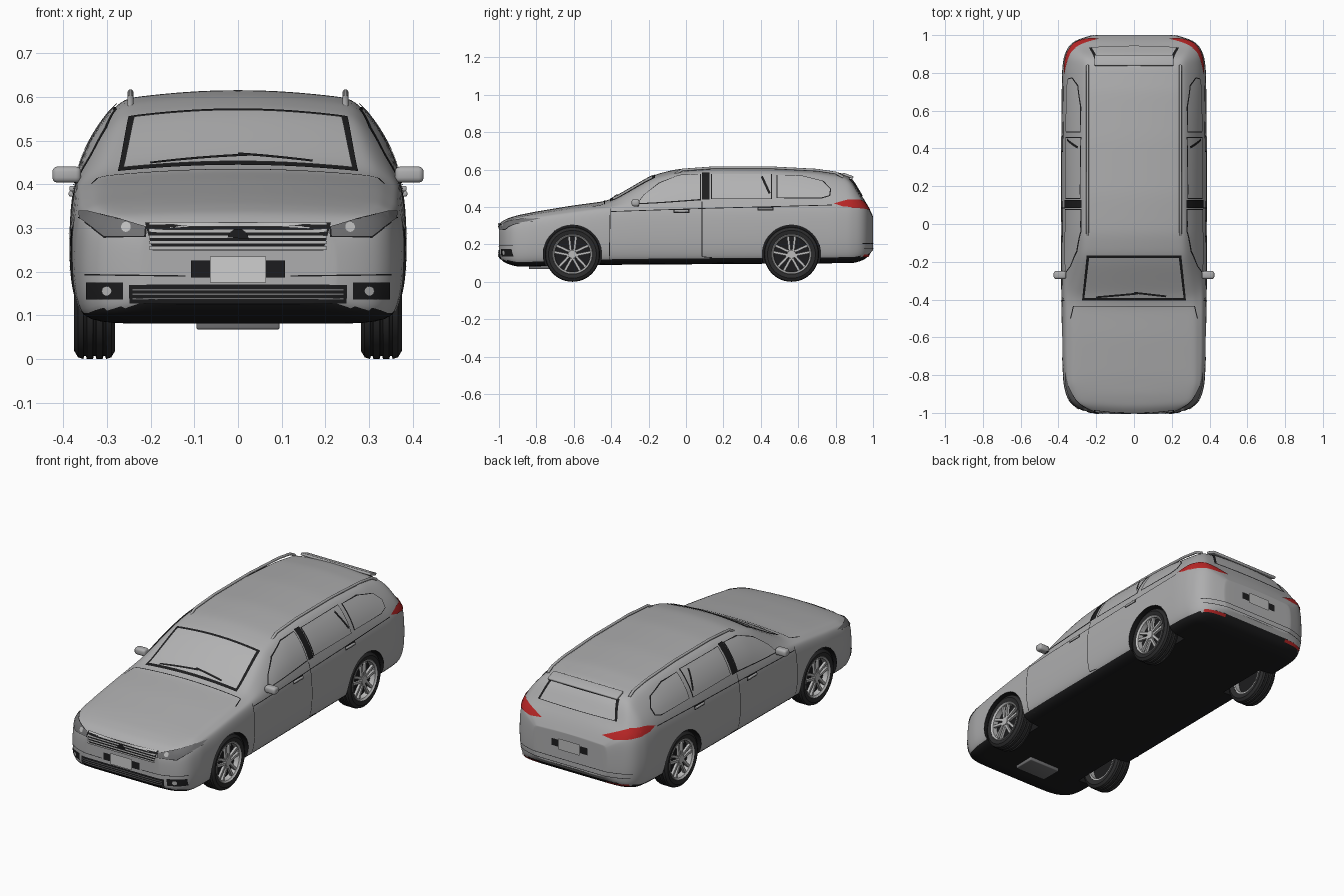
import bpy, bmesh, math
from mathutils import Vector, Matrix
from mathutils.bvhtree import BVHTree

if "Cube" in bpy.data.objects:
    bpy.data.objects.remove(bpy.data.objects["Cube"])


def material(name, *rgb):
    m = bpy.data.materials.new(name)
    m.use_nodes = True
    m.diffuse_color = (*rgb, 1)
    m.node_tree.nodes["Principled BSDF"].inputs["Base Color"].default_value = (*rgb, 1)
    return m


PAINT = material("silver paint", .42, .42, .425)
GLASS = material("grey glass", .45, .45, .455)
BLACK = material("black trim", .012, .012, .013)
RUBBER = material("tyre rubber", .025, .025, .026)
ALLOY = material("alloy", .5, .5, .5)
LAMP = material("lamp grey", .16, .16, .165)
PLATE = material("pale plate", .62, .62, .62)
RED = material("red lens", .5, .02, .02)


def add(name, mesh, *mats):
    ob = bpy.data.objects.new(name, mesh)
    bpy.context.collection.objects.link(ob)
    for m in mats:
        mesh.materials.append(m)
    return ob


def finish(name, bm, *mats, angle=35):
    mesh = bpy.data.meshes.new(name)
    bm.to_mesh(mesh)
    bm.free()
    mesh.shade_smooth()
    mesh.set_sharp_from_angle(angle=math.radians(angle))
    return add(name, mesh, *mats)


def bake(ob):
    bpy.context.view_layer.update()
    ev = ob.evaluated_get(bpy.context.evaluated_depsgraph_get())
    return bpy.data.meshes.new_from_object(ev)


# Body curves along the length: (y, value)
WIDTH = [(-1, .22), (-.985, .28), (-.96, .325), (-.92, .356), (-.85, .374), (-.7, .382), (-.3, .386),
         (.4, .386), (.8, .382), (.88, .374), (.94, .35), (.975, .31), (1, .22)]
FLOOR = [(-1, .13), (-.97, .1), (-.9, .08), (-.5, .09), (.9, .1), (.96, .12), (1, .17)]
BELT = [(-1, .27), (-.95, .31), (-.85, .335), (-.4, .395), (-.2, .41), (.8, .425), (.9, .42), (.97, .39), (1, .33)]
TOP = [(-1, .31), (-.97, .335), (-.9, .357), (-.8, .377), (-.6, .41), (-.43, .432), (-.38, .452), (-.17, .575),
       (-.05, .604), (.15, .617), (.45, .615), (.7, .602), (.84, .582), (.885, .557), (.93, .475), (.97, .415), (1, .35)]
ROOF = [(-1, .2), (-.95, .29), (-.85, .32), (-.5, .32), (-.4, .31), (-.17, .272), (.6, .265), (.84, .255),
        (.9, .27), (.95, .3), (1, .2)]


def at(curve, y):
    def lin(v):
        v = max(-1, min(1, v))
        for (a, p), (b, q) in zip(curve, curve[1:]):
            if v <= b:
                return p + (q - p) * (v - a) / (b - a)
        return curve[-1][1]
    d = min(.015, 1 - abs(y))
    return (lin(y - d) + 2 * lin(y) + lin(y + d)) / 4


def half_section(y):
    w, zb, zs, zt = (at(c, y) for c in (WIDTH, FLOOR, BELT, TOP))
    hr = min(at(ROOF, y), .93 * w)
    h, crown = zs - zb, min(.022, .4 * (zt - zs))
    ze = zt - crown
    low = [(0, 0), (.5, 0), (.9, 0), (.97, .12), (1, .35), (1, .65), (.985, .88), (.955, 1)]
    pts = [(w * a, zb + h * b) for a, b in low]
    for t in (.33, .66):
        pts.append((.955 * w * (1 - t) + hr * t + .08 * (ze - zs), zs + (ze - zs) * t))
    return pts + [(hr * u, zt - crown * u * u) for u in (1, .85, .45, 0)]


# Body shell
STEPS = 56
bm = bmesh.new()
rings = []
for i in range(STEPS + 1):
    y = -math.cos(math.pi * i / STEPS)
    half = half_section(y)
    pts = half + [(-x, z) for x, z in half[-2:0:-1]]
    rings.append([bm.verts.new((x, y, z)) for x, z in pts])
n, m = len(rings[0]), len(half)
for a, b in zip(rings, rings[1:]):
    for k in range(n):
        bm.faces.new((a[k], a[(k + 1) % n], b[(k + 1) % n], b[k]))
for r in (rings[0], rings[-1]):
    for k in range(m - 1):
        loop = dict.fromkeys((r[k], r[k + 1], r[-k - 1], r[-k]))
        bm.faces.new(list(loop))
bmesh.ops.recalc_face_normals(bm, faces=bm.faces)
cage = finish("body_cage", bm)
cage.modifiers.new("smooth", "SUBSURF").levels = 2

# Wheel arch cutter
AXLES, HUB_Z, ARCH = (-.607, .564), .147, .156
bm = bmesh.new()
for y in AXLES:
    for s in (-1, 1):
        bmesh.ops.create_cone(bm, cap_ends=True, segments=56, radius1=ARCH, radius2=ARCH, depth=.26,
                              matrix=Matrix.Translation((s * .385, y, HUB_Z)) @ Matrix.Rotation(math.pi / 2, 4, "Y"))
cutter = finish("arch_cutter", bm)
cutter.hide_render = True
cut = cage.modifiers.new("arches", "BOOLEAN")
cut.object, cut.operation, cut.solver = cutter, "DIFFERENCE", "EXACT"
shell = bake(cage)
bpy.data.objects.remove(cage)
bpy.data.objects.remove(cutter)
shell.materials.clear()
body = add("body", shell, PAINT, BLACK)
for f in shell.polygons:
    c = f.center
    well = any(math.hypot(c.y - y, c.z - HUB_Z) < ARCH + .001 for y in AXLES)
    under = c.z < .15 and f.normal.z < -.5
    f.material_index = int(well or under or (abs(c.y) > .85 and c.z < .098))
shell.shade_smooth()
shell.set_sharp_from_angle(angle=math.radians(35))
tree = BVHTree.FromPolygons([v.co for v in shell.vertices], [p.vertices for p in shell.polygons])

# Thin plates that follow the body: flat outline, projected from one side
SIDES = {"front": lambda u, v: (u, -2, v), "back": lambda u, v: (u, 2, v), "left": lambda u, v: (2, u, v),
         "right": lambda u, v: (-2, u, v), "top": lambda u, v: (u, v, 2)}
AIM = {"front": (0, 1, 0), "back": (0, -1, 0), "left": (-1, 0, 0), "right": (1, 0, 0), "top": (0, 0, -1)}


def decal(name, side, mat, outlines, lift=.003, cell=.02):
    out, d = bmesh.new(), Vector(AIM[side])
    for pts in outlines:
        area = sum(a[0] * b[1] - b[0] * a[1] for a, b in zip(pts, pts[1:] + pts[:1]))
        pts = pts if area > 0 else pts[::-1]
        us, vs = zip(*pts)
        w, h = max(us) - min(us), max(vs) - min(vs)
        bm = bmesh.new()
        bmesh.ops.create_grid(bm, x_segments=int(w / cell) + 1, y_segments=int(h / cell) + 1, size=.5)
        for v in bm.verts:
            v.co = (min(us) + w * (v.co.x + .5), min(vs) + h * (v.co.y + .5), 0)
        for a, b in zip(pts, pts[1:] + pts[:1]):
            bmesh.ops.bisect_plane(bm, geom=bm.verts[:] + bm.edges[:] + bm.faces[:], plane_co=(*a, 0),
                                   plane_no=(b[1] - a[1], a[0] - b[0], 0), clear_outer=True)
        lost = []
        for v in bm.verts:
            hit, nor, _, _ = tree.ray_cast(Vector(SIDES[side](v.co.x, v.co.y)), d)
            if hit is None or abs(nor.dot(d)) < .1:
                lost.append(v)
            else:
                v.co = hit - nor * lift * math.copysign(1, nor.dot(d))
        bmesh.ops.delete(bm, geom=lost, context="VERTS")
        bm.normal_update()
        for f in bm.faces:
            if f.normal.dot(d) > 0:
                f.normal_flip()
        tmp = bpy.data.meshes.new("tmp")
        bm.to_mesh(tmp)
        bm.free()
        out.from_mesh(tmp)
        bpy.data.meshes.remove(tmp)
    return finish(name, out, mat)


def strip(points, width=.005):
    quads = []
    for a, b in zip(points, points[1:]):
        a, b = Vector(a), Vector(b)
        o = (b - a).orthogonal().normalized() * width / 2
        quads.append([tuple(p) for p in (a + o, b + o, b - o, a - o)])
    return quads


def rect(u0, u1, v0, v1):
    return [(u0, v0), (u1, v0), (u1, v1), (u0, v1)]


def disc(u, v, r, arc=2):
    return [(u + r * math.cos(math.pi * arc * k / 16), v + r * math.sin(math.pi * arc * k / 16)) for k in range(16)]


def grow(pts, d):
    c = sum((Vector(p) for p in pts), Vector((0, 0))) / len(pts)
    return [tuple(Vector(p) + (Vector(p) - c).normalized() * d) for p in pts]


def flip(pts):
    return [(-u, v) for u, v in pts]


def box(name, loc, size, mat, bevel=.005, tilt=0):
    bm = bmesh.new()
    bmesh.ops.create_cube(bm, size=1, matrix=Matrix.Diagonal((*size, 1)))
    bmesh.ops.bevel(bm, geom=bm.edges[:], offset=bevel, segments=3, profile=.5, affect="EDGES")
    ob = finish(name, bm, mat)
    ob.location, ob.rotation_euler.x = loc, tilt
    return ob


# Windscreen, wipers, bonnet seam and rear window
screen = [(-.262, -.39), (.262, -.39), (.237, -.178), (-.237, -.178)]
decal("windscreen_frame", "top", BLACK, [[(-.275, -.405), (.275, -.405), (.25, -.165), (-.25, -.165)]], .0025)
decal("windscreen", "top", GLASS, [screen], .005)
decal("wipers", "top", BLACK, strip([(-.2, -.385), (.02, -.365)], .01) + strip([(.0, -.36), (.17, -.38)], .01), .008)
decal("bonnet_seam", "top", BLACK, strip([(-.335, -.5), (-.32, -.435), (.32, -.435), (.335, -.5)]), .002)
rear = [(-.225, .46), (.225, .46), (.195, .545), (-.195, .545)]
decal("rear_window_frame", "back", BLACK, [grow(rear, .014)], .0025)
decal("rear_window", "back", GLASS, [rear], .005)

# Side windows, pillars, seams, handles and lamps wrapping the corners
front_glass = [(-.26, .415), (-.13, .425), (.075, .437), (.075, .573), (-.04, .565), (-.14, .525), (-.22, .465)]
rear_glass = rect(.138, .455, .443, .573)
quarter = [(.49, .448), (.49, .568), (.62, .562), (.73, .535), (.77, .495), (.765, .46), (.72, .448)]
for side, s in (("left", 1), ("right", -1)):
    panes = [front_glass, rear_glass, quarter]
    decal(side + "_window_trim", side, BLACK, [grow(p, .006) for p in panes], .0025)
    decal(side + "_windows", side, GLASS, panes, .005)
    decal(side + "_pillar", side, BLACK, [rect(.085, .126, .437, .58)] + strip([(.405, .56), (.447, .47)], .012), .006)
    decal(side + "_seams", side, BLACK, strip([(-.405, .39), (-.41, .12), (-.38, .105)], .004)
          + strip([(.085, .43), (.085, .135), (.14, .13)], .004) + strip([(-.4, .375), (.1, .392), (.78, .41)], .004), .002)
    decal(side + "_tail_lamp", side, RED, [[(.79, .418), (.86, .437), (.97, .44), (.97, .393), (.84, .402)]], .004)
    for y, z in ((-.025, .378), (.425, .39)):
        decal(side + "_handle_recess", side, BLACK, [rect(y - .043, y + .043, z - .01, z + .01)])
        hit = tree.ray_cast(Vector((2 * s, y, z)), Vector((-s, 0, 0)))[0]
        box(side + "_door_handle", hit, (.02, .078, .012), PAINT, .004)
    box(side + "_mirror", (s * .392, -.27, .422), (.066, .042, .037), PAINT, .012)
    box(side + "_mirror_stem", (s * .362, -.265, .41), (.03, .025, .014), BLACK, .004)

    # Roof rail
    curve = bpy.data.curves.new("rail", "CURVE")
    curve.dimensions, curve.bevel_depth = "3D", .007
    path = [(-.06, .575), (-.02, .598), (.15, .61), (.45, .61), (.7, .597), (.8, .582), (.84, .56)]
    spline = curve.splines.new("POLY")
    spline.points.add(len(path) - 1)
    for p, (y, z) in zip(spline.points, path):
        p.co = (s * .246, y, z, 1)
    rail = add("rail_curve", curve)
    mesh = bake(rail)
    bpy.data.objects.remove(rail)
    mesh.shade_smooth()
    add(side + "_roof_rail", mesh, PAINT)

# Face: lamps, grille, intake and plates
head = [(.362, .338), (.36, .322), (.305, .281), (.214, .281), (.212, .302), (.278, .32), (.34, .336)]
tail = [(.18, .388), (.25, .38), (.36, .395), (.37, .435), (.3, .435)]
for side, turn in (("left", list), ("right", flip)):
    decal(side + "_headlamp_edge", "front", BLACK, [turn(grow(head, .004))], .002)
    decal(side + "_headlamp", "front", LAMP, [turn(head)], .004)
    decal(side + "_headlamp_bulb", "front", ALLOY, [turn(disc(.255, .3, .011))], .006)
    decal(side + "_fog_housing", "front", BLACK, [turn(rect(.262, .345, .137, .175))])
    decal(side + "_fog_lamp", "front", ALLOY, [turn(disc(.298, .156, .011))], .006)
    decal(side + "_rear_lamp", "back", RED, [turn(tail)], .004)
    decal(side + "_reflector", "back", RED, [turn(rect(.2, .32, .135, .147))], .004)
decal("grille", "front", BLACK, [[(-.195, .248), (.195, .248), (.212, .31), (-.212, .31)]])
decal("grille_bars", "front", ALLOY, [rect(-.203, .203, z, z + .006) for z in (.251, .264, .277, .29, .303)], .006)
decal("sensor_cover", "front", BLACK, [disc(0, .274, .024, 1)], .008)
decal("lower_intake", "front", BLACK, [rect(-.248, .248, .128, .17)])
decal("intake_bars", "front", LAMP, [rect(-.24, .24, z, z + .003) for z in (.137, .147, .157)], .005)
decal("bumper_seam", "front", BLACK, strip([(-.35, .193), (-.12, .19)], .003) + strip([(.12, .19), (.35, .193)], .003), .002)
decal("rear_seam", "back", BLACK, strip([(-.34, .205), (.34, .205)], .003) + strip([(-.33, .18), (.33, .18)], .003), .002)
for side, z in (("front", .205), ("back", .285)):
    decal(side + "_plate_holder", side, BLACK, [rect(-.108, .108, z - .018, z + .02)], .004)
    decal(side + "_plate", side, PLATE if side == "front" else ALLOY, [rect(-.064, .064, z - .03, z + .03)], .008)
box("spoiler", (0, .866, .567), (.42, .06, .014), PAINT, .005, -.35)
box("engine_guard", (0, -.78, .08), (.19, .12, .025), LAMP)


# Wheels
def lathe(name, profile, mat):
    bm = bmesh.new()
    vs = [bm.verts.new((x, 0, r)) for x, r in profile]
    es = [bm.edges.new(p) for p in zip(vs, vs[1:] + vs[:1])]
    bmesh.ops.spin(bm, geom=vs + es, axis=(1, 0, 0), cent=(0, 0, 0), steps=48, angle=2 * math.pi)
    bmesh.ops.remove_doubles(bm, verts=bm.verts, dist=.0001)
    bmesh.ops.recalc_face_normals(bm, faces=bm.faces)
    return finish(name, bm, mat)


tread = [(-.042, .102), (-.047, .128), (-.038, .143)]
for x in (-.022, 0, .022):
    tread += [(x - .004, .147), (x - .002, .14), (x + .002, .14), (x + .004, .147)]
tread += [(.038, .143), (.047, .128), (.042, .106), (.03, .1)]
tyre = lathe("tyre", tread, RUBBER)
rim = lathe("rim", [(.041, .108), (.045, .104), (.038, .096), (-.04, .093), (-.04, .104)], ALLOY)
turn_x = Matrix.Rotation(math.pi / 2, 4, "Y")
bm = bmesh.new()
bmesh.ops.create_cone(bm, cap_ends=True, segments=40, radius1=.097, radius2=.097, depth=.02, matrix=turn_x)
backing = finish("brake_backing", bm, BLACK)
bm = bmesh.new()
for k in range(5):
    for t in (-1, 1):
        bmesh.ops.create_cube(bm, size=1, matrix=Matrix.Rotation(math.tau * k / 5, 4, "X")
                              @ Matrix.Translation((.03, t * .014, .056)) @ Matrix.Rotation(-t * .12, 4, "X")
                              @ Matrix.Diagonal((.014, .013, .088, 1)))
bmesh.ops.create_cone(bm, cap_ends=True, segments=24, radius1=.026, radius2=.022, depth=.02,
                      matrix=Matrix.Translation((.03, 0, 0)) @ turn_x)
spokes = finish("spokes", bm, ALLOY)
for part in (tyre, rim, backing, spokes):
    for place, y in zip(("front", "rear"), AXLES):
        for side, s in (("left", 1), ("right", -1)):
            ob = add(f"{place}_{side}_{part.name}", part.data)
            ob.location = (s * .328, y, HUB_Z)
            ob.rotation_euler.z = 0 if s > 0 else math.pi
for part in (tyre, rim, backing, spokes):
    bpy.data.objects.remove(part)
